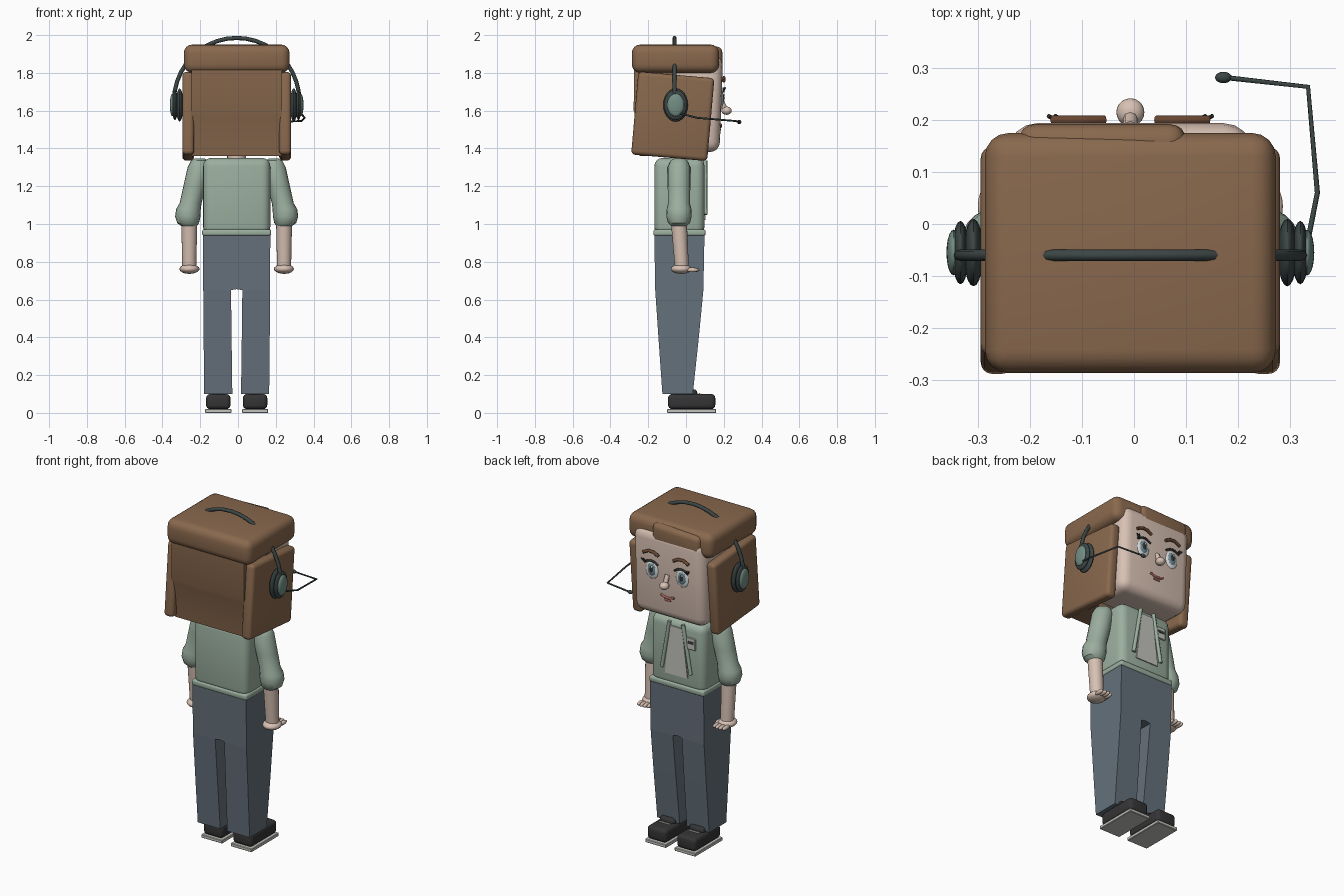
import bpy, bmesh, math
from mathutils import Vector, Matrix

if "Cube" in bpy.data.objects:
    bpy.data.objects.remove(bpy.data.objects["Cube"])

CX = -0.007  # body centre line (the microphone shifts the bounds)


def mat(name, rgb):
    m = bpy.data.materials.new(name)
    m.diffuse_color = (*rgb, 1)
    m.use_nodes = True
    m.node_tree.nodes["Principled BSDF"].inputs["Base Color"].default_value = m.diffuse_color
    return m


HAIR = mat("hair_brown", (0.25, 0.14, 0.075))
SKIN = mat("skin", (0.68, 0.53, 0.45))
SHIRT = mat("shirt_green", (0.33, 0.43, 0.35))
JEANS = mat("trouser_blue", (0.13, 0.165, 0.20))
SHOE = mat("shoe_dark", (0.035, 0.035, 0.037))
PALE = mat("pale_grey", (0.55, 0.55, 0.52))
DARK = mat("headset_dark", (0.045, 0.06, 0.06))
TEAL = mat("headset_teal", (0.17, 0.27, 0.23))
LIP = mat("lip", (0.35, 0.12, 0.09))
BROW = mat("brow", (0.14, 0.06, 0.03))
WHITE = mat("eye_white", (0.72, 0.76, 0.76))
IRIS = mat("iris", (0.15, 0.26, 0.30))


def finish(name, bm, material, smooth=True):
    bmesh.ops.recalc_face_normals(bm, faces=bm.faces)
    me = bpy.data.meshes.new(name)
    bm.to_mesh(me)
    bm.free()
    ob = bpy.data.objects.new(name, me)
    bpy.context.collection.objects.link(ob)
    me.materials.append(material)
    if smooth:
        bpy.ops.object.select_all(action='DESELECT')
        ob.select_set(True)
        bpy.context.view_layer.objects.active = ob
        bpy.ops.object.shade_smooth_by_angle(angle=math.radians(35))
    return ob


def box(name, x, y, z, material, r=0.02, tilt=0, yaw=0, seg=4):
    """Rounded box from x, y, z ranges."""
    c = Vector(((x[0] + x[1]) / 2, (y[0] + y[1]) / 2, (z[0] + z[1]) / 2))
    bm = bmesh.new()
    bmesh.ops.create_cube(bm, size=1)
    bmesh.ops.scale(bm, vec=(x[1] - x[0], y[1] - y[0], z[1] - z[0]), verts=bm.verts)
    if r:
        bmesh.ops.bevel(bm, geom=bm.edges[:], offset=r, segments=seg, profile=0.5, affect='EDGES')
    rot = Matrix.Rotation(math.radians(tilt), 4, 'X') @ Matrix.Rotation(math.radians(yaw), 4, 'Y')
    bmesh.ops.transform(bm, matrix=Matrix.Translation(c) @ rot, verts=bm.verts)
    return finish(name, bm, material)


def ball(name, c, size, material):
    bm = bmesh.new()
    bmesh.ops.create_uvsphere(bm, u_segments=20, v_segments=12, radius=1)
    bmesh.ops.transform(bm, matrix=Matrix.Translation(c) @ Matrix.Diagonal((*size, 1)), verts=bm.verts)
    return finish(name, bm, material)


def loft(name, rings, material, smooth=True):
    """Skin a list of equal-length point rings and cap both ends."""
    bm = bmesh.new()
    vs = [[bm.verts.new(p) for p in ring] for ring in rings]
    n = len(vs[0])
    for a, b in zip(vs, vs[1:]):
        for i in range(n):
            bm.faces.new((a[i], a[(i + 1) % n], b[(i + 1) % n], b[i]))
    bm.faces.new(vs[0])
    bm.faces.new(vs[-1])
    return finish(name, bm, material, smooth)


def limb(name, stations, material):
    """Vertical round limb; stations are (x, y, z, radius)."""
    ang = [2 * math.pi * i / 20 for i in range(20)]
    return loft(name, [[(x + r * math.cos(a), y + r * math.sin(a), z) for a in ang]
                       for x, y, z, r in stations], material)


def tube(name, pts, r, material):
    cu = bpy.data.curves.new(name, 'CURVE')
    cu.dimensions = '3D'
    cu.bevel_depth, cu.bevel_resolution, cu.use_fill_caps = r, 2, True
    sp = cu.splines.new('POLY')
    sp.points.add(len(pts) - 1)
    for p, q in zip(sp.points, pts):
        p.co = (*q, 1)
    ob = bpy.data.objects.new(name, cu)
    bpy.context.collection.objects.link(ob)
    cu.materials.append(material)


# head and hair
box("face", (CX - 0.235, CX + 0.235), (-0.2, 0.187), (1.385, 1.9), SKIN, 0.055, tilt=-2)
box("hair_cap", (CX - 0.28, CX + 0.28), (-0.287, 0.175), (1.80, 1.95), HAIR, 0.045)
box("fringe", (-0.22, 0.10), (0.09, 0.192), (1.80, 1.935), HAIR, 0.03, yaw=-2)
back = [(-0.275, 1.86), (-0.277, 1.6), (-0.268, 1.57), (-0.245, 1.36), (-0.05, 1.36), (-0.05, 1.86)]
loft("back_hair", [[(CX + x, y, z) for y, z in back] for x in (-0.24, 0.24)], HAIR)
for s in (-1, 1):
    xs = sorted((CX + s * 0.225, CX + s * 0.288))
    box("side_hair", xs, (-0.272, 0.132), (1.35, 1.79), HAIR, 0.022, tilt=-5)

# face features
for s in (-1, 1):
    ex = CX + s * 0.1
    ball("eye_outline", (ex, 0.181, 1.66), (0.047, 0.010, 0.060), DARK)
    ball("eye_white", (ex, 0.184, 1.66), (0.043, 0.012, 0.055), WHITE)
    ball("iris", (ex, 0.191, 1.662), (0.026, 0.009, 0.037), IRIS)
    ball("pupil", (ex, 0.195, 1.665), (0.014, 0.008, 0.022), SHOE)
    ball("eye_glint", (ex - 0.008, 0.201, 1.682), (0.006, 0.004, 0.008), WHITE)
    tube("eyelid", [(ex + s * d, 0.198, 1.718 - 9 * d * d) for d in (-0.045, -0.02, 0, 0.02, 0.045)],
         0.006, SHOE)
    for d in (0.03, 0.043):
        tube("eyelash", [(ex + s * d, 0.2, 1.705), (ex + s * (d + 0.015), 0.208, 1.722)], 0.004, SHOE)
    tube("eyebrow", [(ex + s * d, 0.2, z) for d, z in
                     ((-0.05, 1.757), (-0.02, 1.773), (0.015, 1.775), (0.05, 1.758))], 0.009, BROW)
tube("nose_bridge", [(CX, 0.185, 1.655), (CX, 0.205, 1.61)], 0.014, SKIN)
ball("nose_tip", (CX, 0.215, 1.6), (0.027, 0.027, 0.022), SKIN)
tube("mouth", [(CX + x, 0.183, 1.515 + 6 * x * x) for x in (-0.045, -0.022, 0, 0.022, 0.045)], 0.007, LIP)
tube("lower_lip", [(CX + x, 0.181, 1.50) for x in (-0.02, 0.02)], 0.006, LIP)

# headset
arc = [math.pi * i / 20 for i in range(21)]
tube("headband", [(CX + 0.332 * math.cos(a), -0.06, 1.65 + 0.335 * math.sin(a)) for a in arc], 0.011, DARK)
for s in (-1, 1):
    ball("ear_cushion", (CX + s * 0.302, -0.055, 1.63), (0.019, 0.065, 0.088), DARK)
    ball("ear_cup", (CX + s * 0.327, -0.055, 1.63), (0.016, 0.061, 0.080), DARK)
    ball("ear_plate", (CX + s * 0.340, -0.055, 1.63), (0.014, 0.044, 0.060), TEAL)
tube("mic_boom", [(0.335, -0.03, 1.585), (0.353, 0.06, 1.562), (0.335, 0.264, 1.545), (0.175, 0.282, 1.54)],
     0.005, DARK)
ball("mic_tip", (0.172, 0.282, 1.54), (0.016, 0.011, 0.011), DARK)

# neck and shirt
limb("neck", [(CX, -0.03, 1.30, 0.05), (CX, -0.03, 1.42, 0.05)], SKIN)
box("shirt", (CX - 0.178, CX + 0.178), (-0.168, 0.098), (0.94, 1.35), SHIRT, 0.045)
box("shirt_hem", (CX - 0.183, CX + 0.183), (-0.173, 0.104), (0.937, 0.972), SHIRT, 0.012)
loft("undershirt", [[(CX + x, y, z) for x, z in ((-0.04, 1.31), (0.04, 1.31), (0.075, 1.02), (-0.075, 1.02))]
                    for y in (0.09, 0.104)], PALE, False)
for s in (-1, 1):
    tube("lapel", [(CX + s * x, 0.102, z) for x, z in ((0.045, 1.335), (0.06, 1.25), (0.095, 1.05))], 0.011, SHIRT)
box("badge", (-0.135, -0.075), (0.095, 0.106), (1.20, 1.27), PALE, 0.003, seg=1)
box("badge_strip", (-0.125, -0.085), (0.104, 0.109), (1.235, 1.25), DARK, 0)

# arms and hands
for s in (-1, 1):
    limb("sleeve", [(CX + s * x, -0.037, z, r) for x, z, r in (
        (0.195, 1.347, 0.025), (0.197, 1.335, 0.045), (0.2, 1.30, 0.06), (0.222, 1.2, 0.06),
        (0.244, 1.11, 0.058), (0.255, 1.08, 0.065), (0.259, 1.04, 0.067), (0.257, 1.005, 0.058),
        (0.252, 0.988, 0.04))], SHIRT)
    limb("forearm", [(CX + s * 0.251, -0.037, 1.0, 0.042), (CX + s * 0.251, -0.022, 0.77, 0.037)], SKIN)
    ball("palm", (CX + s * 0.251, -0.025, 0.762), (0.052, 0.055, 0.026), SKIN)
    for i in range(4):
        fx = CX + s * (0.219 + 0.021 * i)
        ball("finger", (fx, 0.034 + (0.006 if i in (1, 2) else 0), 0.757), (0.0115, 0.032, 0.012), SKIN)
    ball("thumb", (CX + s * 0.21, 0.0, 0.762), (0.013, 0.03, 0.013), SKIN)

# trousers: flat-sided legs, stations are (z, inner, outer, back, front)
legs = [(0.95, 0.0, 0.178, -0.168, 0.098), (0.655, 0.0, 0.177, -0.163, 0.092),
        (0.65, 0.03, 0.177, -0.163, 0.092), (0.40, 0.027, 0.175, -0.146, 0.068),
        (0.10, 0.023, 0.172, -0.125, 0.036)]
for s in (-1, 1):
    loft("trouser_leg", [[(CX + s * a, b0, z), (CX + s * b, b0, z), (CX + s * b, f, z), (CX + s * a, f, z)]
                         for z, a, b, b0, f in legs], JEANS, False)
    xi, xo = CX + s * 0.033, CX + s * 0.162
    xs = sorted((xi, xo))
    mid = (xi + xo) / 2
    # shoes
    box("shoe", xs, (-0.095, 0.155), (0.02, 0.1), SHOE, 0.022)
    box("shoe_instep", (mid - 0.05, mid + 0.05), (-0.08, 0.06), (0.06, 0.125), SHOE, 0.02)
    box("shoe_strap", (mid - 0.035, mid + 0.035), (0.065, 0.078), (0.09, 0.104), PALE, 0.003, seg=1)
    box("sole", (xs[0] - 0.005, xs[1] + 0.005), (-0.1, 0.16), (0.0, 0.02), PALE, 0.003, seg=1)
